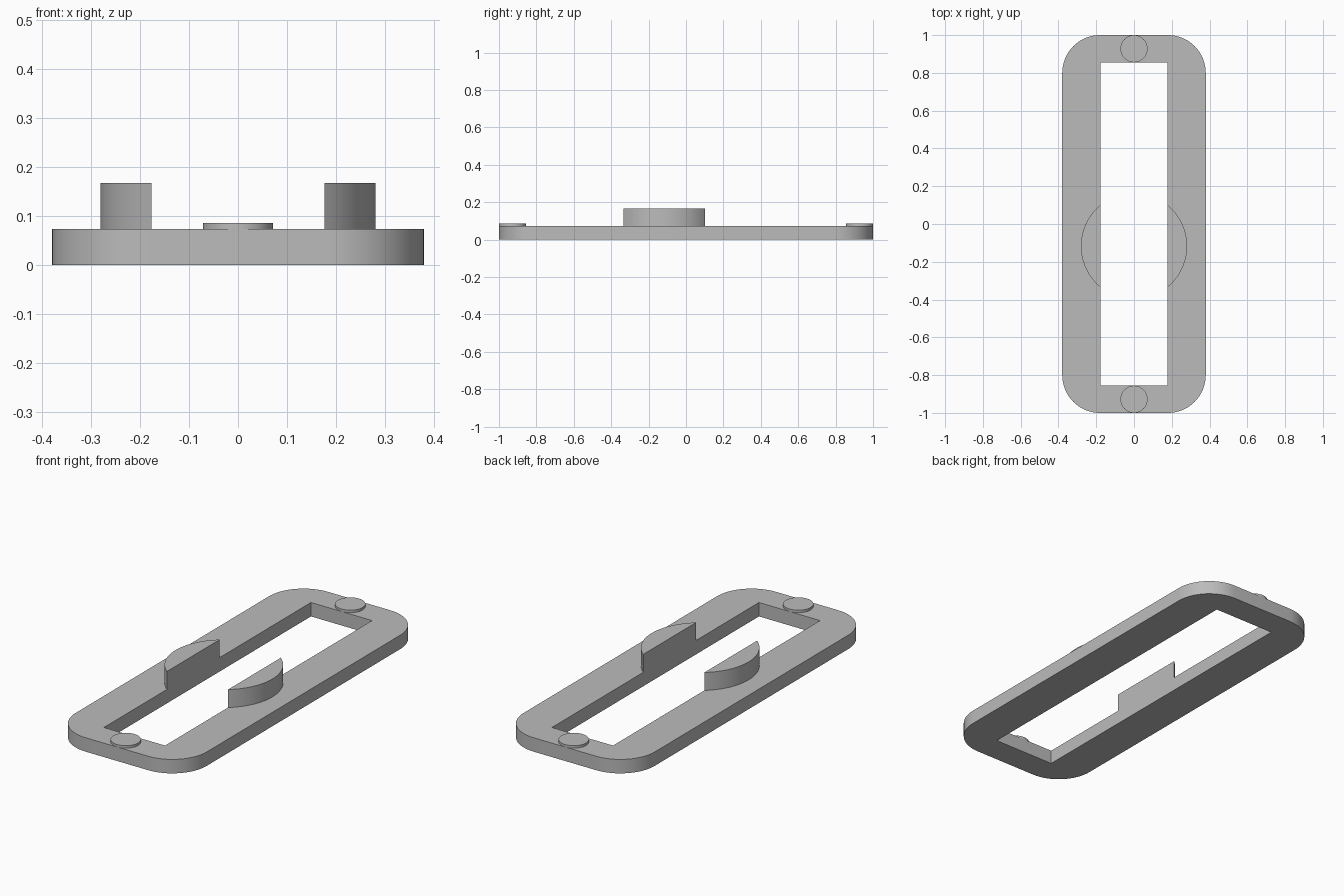
import bpy, bmesh, math

if "Cube" in bpy.data.objects:
    bpy.data.objects.remove(bpy.data.objects["Cube"])

grey = bpy.data.materials.new("plain grey")
grey.diffuse_color = (0.5, 0.5, 0.5, 1)
grey.use_nodes = True
grey.node_tree.nodes["Principled BSDF"].inputs["Base Color"].default_value = grey.diffuse_color

HX, HY = 0.177, 0.856      # half size of the slot
T = 0.073                  # plate thickness


def arc(cx, cy, r, a0, a1, n):
    """Points along an arc, angles in degrees."""
    return [(cx + r * math.cos(math.radians(a0 + (a1 - a0) * i / n)),
             cy + r * math.sin(math.radians(a0 + (a1 - a0) * i / n))) for i in range(n + 1)]


def prism(name, loops, z0, z1):
    """Fill the outline loops (later loops are holes) and extrude them upward."""
    bm = bmesh.new()
    edges = []
    for pts in loops:
        vs = [bm.verts.new((x, y, z0)) for x, y in pts]
        edges += [bm.edges.new((vs[i - 1], vs[i])) for i in range(len(vs))]
    bmesh.ops.triangle_fill(bm, edges=edges, use_beauty=True)
    top = bmesh.ops.extrude_face_region(bm, geom=bm.faces[:], use_keep_orig=True)["geom"]
    bmesh.ops.translate(bm, vec=(0, 0, z1 - z0),
                        verts=[g for g in top if isinstance(g, bmesh.types.BMVert)])
    bmesh.ops.recalc_face_normals(bm, faces=bm.faces[:])
    me = bpy.data.meshes.new(name)
    bm.to_mesh(me)
    bm.free()
    me.materials.append(grey)
    me.shade_smooth()
    me.set_sharp_from_angle(angle=math.radians(30))
    ob = bpy.data.objects.new(name, me)
    bpy.context.collection.objects.link(ob)
    return ob


# Rounded plate with a rectangular slot
R = 0.2
outer = []
for k, (sx, sy) in enumerate([(1, 1), (-1, 1), (-1, -1), (1, -1)]):
    outer += arc(sx * (0.38 - R), sy * (1 - R), R, 90 * k, 90 * k + 90, 16)
slot = [(HX, HY), (-HX, HY), (-HX, -HY), (HX, -HY)]
prism("slotted_plate", [outer, slot], 0, T)

# Raised segments of one circle, on both sides of the slot
RC = 0.281
half = math.degrees(math.acos(HX / RC))
for side, mid in (("right", 0), ("left", 180)):
    prism(side + "_raised_segment", [arc(0, -0.117, RC, mid - half, mid + half, 32)], T, 0.167)

# Low round pads at both ends
for end, s in (("back", 1), ("front", -1)):
    prism(end + "_round_pad", [arc(0, s * 0.928, 0.072, 0, 360, 48)[:-1]], T, 0.086)
